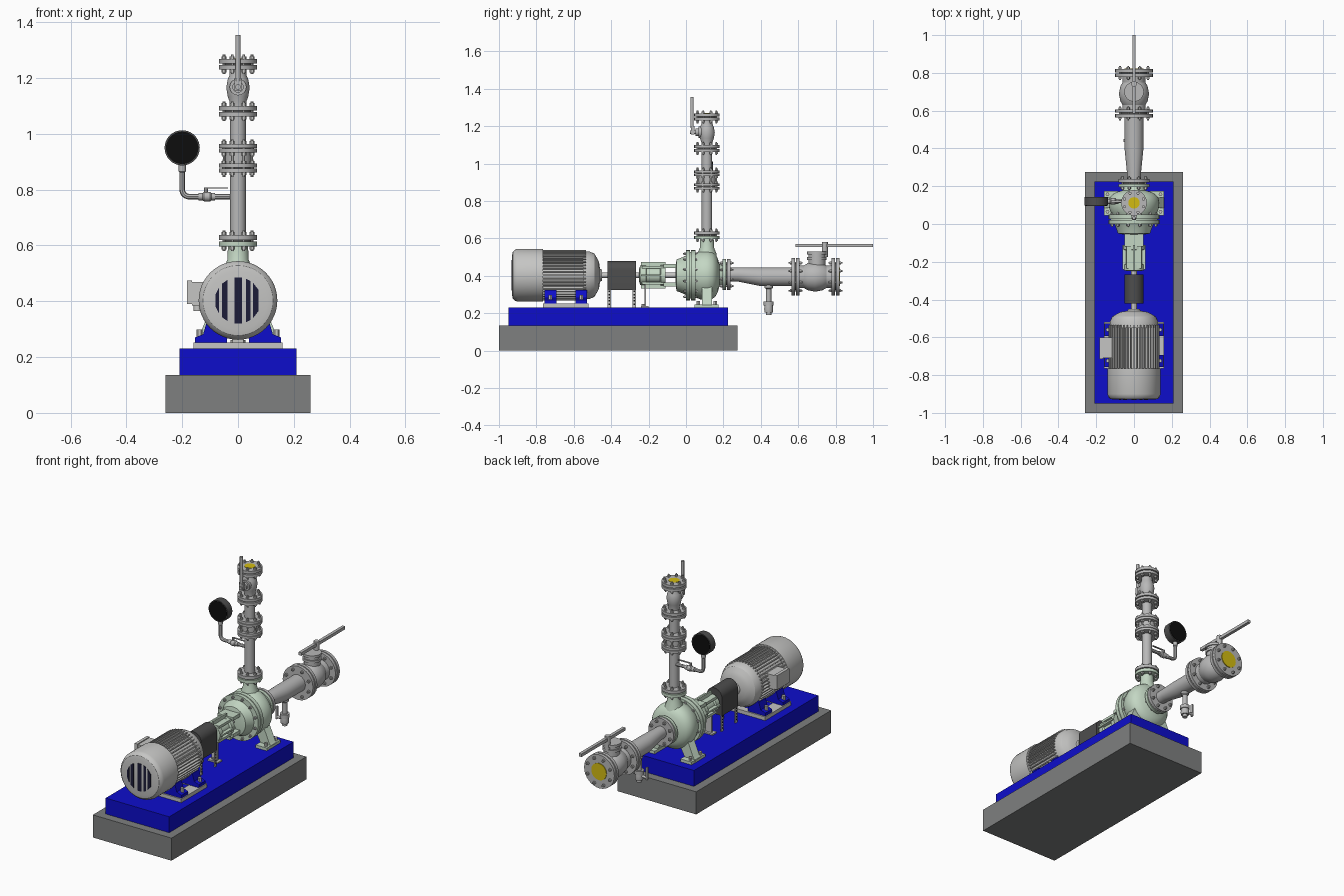
import bpy, bmesh, math
from mathutils import Vector

if "Cube" in bpy.data.objects:
    bpy.data.objects.remove(bpy.data.objects["Cube"])

def material(name, r, g, b):
    m = bpy.data.materials.new(name)
    m.diffuse_color = (r, g, b, 1)
    m.use_nodes = True
    m.node_tree.nodes["Principled BSDF"].inputs["Base Color"].default_value = m.diffuse_color
    return m

STEEL = material("light_grey", 0.56, 0.56, 0.55)
PIPE = material("pipe_grey", 0.48, 0.48, 0.48)
GREEN = material("pale_green", 0.55, 0.68, 0.55)
BLUE = material("blue", 0.004, 0.004, 0.6)
STONE = material("concrete_grey", 0.21, 0.215, 0.215)
GUARD = material("dark_grey", 0.075, 0.075, 0.075)
BLACK = material("black", 0.004, 0.004, 0.004)
NAVY = material("navy", 0.012, 0.012, 0.04)
YELLOW = material("yellow", 0.65, 0.5, 0.006)
X, Y, Z = Vector((1, 0, 0)), Vector((0, 1, 0)), Vector((0, 0, 1))

def finish(name, bm, mat):
    bmesh.ops.recalc_face_normals(bm, faces=bm.faces)
    me = bpy.data.meshes.new(name)
    bm.to_mesh(me)
    bm.free()
    me.materials.append(mat)
    ob = bpy.data.objects.new(name, me)
    bpy.context.collection.objects.link(ob)
    return ob

def add_loft(bm, axis, rings, n):
    q = axis.to_track_quat('Z', 'Y')
    loops = [[bm.verts.new(Vector(p) + q @ Vector((r * math.cos(2 * math.pi * i / n),
              r * math.sin(2 * math.pi * i / n), 0))) for i in range(n)] for p, r in rings]
    for a, b in zip(loops, loops[1:]):
        for i in range(n):
            bm.faces.new((a[i], a[(i + 1) % n], b[(i + 1) % n], b[i]))
    bm.faces.new(loops[0])
    bm.faces.new(loops[-1])

def lathe(name, origin, axis, profile, mat, n=32):
    bm = bmesh.new()
    add_loft(bm, axis, [(Vector(origin) + axis * t, r) for t, r in profile], n)
    return finish(name, bm, mat)

def cyl(name, a, b, r, mat, n=24):
    d = Vector(b) - Vector(a)
    return lathe(name, a, d.normalized(), [(0, r), (d.length, r)], mat, n)

def add_box(bm, x0, x1, y0, y1, z0, z1):
    v = bmesh.ops.create_cube(bm, size=1)['verts']
    for p in v:
        p.co = ((x0 + x1) / 2 + p.co.x * (x1 - x0), (y0 + y1) / 2 + p.co.y * (y1 - y0),
                (z0 + z1) / 2 + p.co.z * (z1 - z0))

def box(name, mat, *dims):
    bm = bmesh.new()
    for d in dims:
        add_box(bm, *d)
    return finish(name, bm, mat)

def prism(name, mat, pts, y0, y1, mirror=False):
    bm = bmesh.new()
    for s in ((1, -1) if mirror else (1,)):
        a = [bm.verts.new((s * x, y0, z)) for x, z in pts]
        b = [bm.verts.new((s * x, y1, z)) for x, z in pts]
        bm.faces.new(a)
        bm.faces.new(b)
        for i in range(len(a)):
            j = (i + 1) % len(a)
            bm.faces.new((a[i], a[j], b[j], b[i]))
    return finish(name, bm, mat)

def bolts(name, origin, axis, radius, t0, t1, n, r=0.009):
    """Ring of studs with hex nuts at both ends."""
    bm = bmesh.new()
    q = axis.to_track_quat('Z', 'Y')
    for i in range(n):
        a = 2 * math.pi * (i + 0.5) / n
        p = Vector(origin) + q @ Vector((radius * math.cos(a), radius * math.sin(a), 0))
        prof = [(t0 - .016, r * .55), (t0 - .01, r * .55), (t0 - .01, r), (t0, r), (t0, r * .55),
                (t1, r * .55), (t1, r), (t1 + .01, r), (t1 + .01, r * .55), (t1 + .016, r * .55)]
        add_loft(bm, axis, [(p + axis * t, k) for t, k in prof], 6)
    return finish(name, bm, STEEL)

def joint(name, origin, axis, r, near=PIPE, far=PIPE, n=8, t=0.018, gap=0.006):
    """Pair of bolted flanges with a gasket."""
    lathe(name + "_flange_a", origin, axis, [(0, r), (t, r)], near)
    lathe(name + "_gasket", origin, axis, [(t, r * .75), (t + gap, r * .75)], GUARD)
    lathe(name + "_flange_b", origin, axis, [(t + gap, r), (2 * t + gap, r)], far)
    bolts(name + "_bolts", origin, axis, r * .8, 0, 2 * t + gap, n)

# Plinth and base
box("concrete_plinth", STONE, (-.26, .26, -1, .275, 0, .135))
box("blue_base", BLUE, (-.21, .21, -.95, .225, .135, .23))

# Motor
MZ = 0.403
O = (0, 0, MZ)
lathe("motor_fan_cover", O, Y, [(-.93, .105), (-.926, .125), (-.915, .136), (-.9, .141), (-.765, .141),
                                (-.765, .13)], STEEL, 48)
lathe("motor_body", O, Y, [(-.77, .118), (-.53, .118)], STEEL, 48)
lathe("motor_end_bell", O, Y, [(-.55, .127), (-.515, .127), (-.49, .115), (-.475, .09), (-.465, .07),
                               (-.46, .035), (-.45, .03)], STEEL, 48)
bm = bmesh.new()
for i in range(44):
    a = 2 * math.pi * i / 44
    c, s = math.cos(a), math.sin(a)
    n0 = len(bm.verts)
    add_box(bm, .11, .135, -.765, -.535, -.003, .003)
    bm.verts.ensure_lookup_table()
    for v in bm.verts[n0:]:
        x, z = v.co.x, v.co.z
        v.co.x, v.co.z = x * c - z * s, MZ + x * s + z * c
finish("motor_fins", bm, STEEL)
box("terminal_box", STEEL, (-.165, -.1, -.71, -.6, .385, .47), (-.183, -.165, -.715, -.6, .39, .475))
cyl("cable_gland", (-.145, -.655, .365), (-.145, -.655, .39), .015, STEEL, 12)
for i, (a, b) in enumerate([(-.08, -.068), (-.057, -.037), (-.012, .014), (.028, .044), (.054, .074)]):
    ha, hb = (math.sqrt(.083 ** 2 - k * k) for k in (a, b))
    prism("fan_grille_slot_%d" % i, NAVY, [(a, MZ - ha), (b, MZ - hb), (b, MZ + hb), (a, MZ + ha)], -.933, -.929)
box("motor_plate", STEEL, (-.16, .16, -.765, -.725, .23, .252), (-.16, .16, -.56, -.52, .23, .252),
    (-.16, -.09, -.73, -.55, .23, .252), (.09, .16, -.73, -.55, .23, .252))
for k, y in enumerate((-.725, -.56)):
    prism("motor_feet_%d" % k, BLUE, [(.155, .252), (.155, .27), (.125, .282), (.112, .325), (.08, .325), (.04, .28),
                                     (.04, .252)], y - .032, y + .032, True)
    for s in (-1, 1):
        cyl("motor_foot_bolt", (s * .138, y, .25), (s * .138, y, .298), .011, STEEL, 6)

# Shaft, coupling and guard
cyl("shaft", (0, -.46, MZ), (0, .02, MZ), .015, STEEL)
arc = [(.05 * math.cos(math.pi * i / 16), .43 + .05 * math.sin(math.pi * i / 16)) for i in range(17)]
prism("coupling_guard", GUARD, [(.05, .325)] + arc + [(-.05, .325)], -.42, -.268)
box("guard_legs", STEEL, *[(x - .003, x + .003, y - .009, y + .009, .23, .33)
                           for x in (-.044, .044) for y in (-.41, -.277)])
box("guard_leg_holes", BLACK, *[(x - .004, x + .004, y - .004, y + .004, z, z + .008)
                                for x in (-.044, .044) for y in (-.41, -.277)
                                for z in (.245, .262, .279, .296, .313)])

# Pump bearing bracket
lathe("bearing_housing", O, Y, [(-.25, .035), (-.245, .052), (-.215, .052), (-.21, .042), (-.14, .042),
                                (-.135, .055), (-.11, .055)], GREEN)
box("bearing_ribs", GREEN, (-.005, .005, -.24, -.11, MZ - .072, MZ + .072),
    (-.062, .062, -.24, -.11, MZ - .005, MZ + .005),
    (-.04, .04, -.235, -.12, MZ + .035, MZ + .05), (-.04, .04, -.235, -.12, MZ - .05, MZ - .035))
box("lantern_arms", GREEN, (-.05, .05, -.12, -.03, MZ + .04, MZ + .06), (-.05, .05, -.12, -.03, MZ - .06, MZ - .04))
lathe("lantern_cone", O, Y, [(-.055, .06), (-.05, .085), (-.035, .09), (-.01, .1), (0, .105)], GREEN, 40)
lathe("casing_cover", O, Y, [(0, .134), (.022, .134), (.022, .125), (.026, .125), (.026, .134), (.05, .134)], GREEN, 48)
bolts("casing_bolts", O, Y, .12, 0, .05, 12, .008)
box("bearing_support", STEEL, (-.02, .02, -.222, -.214, .23, .36), (-.035, .035, -.24, -.2, .23, .238))
cyl("support_bolt", (0, -.23, .235), (0, -.23, .25), .009, STEEL, 6)

# Volute casing with nozzles and feet
C = 0.112
lathe("volute", O, Y, [(.045, .115), (.06, .122), (.08, .13), (.112, .134), (.14, .128), (.158, .112),
                       (.17, .09), (.178, .06), (.2, .052)], GREEN, 48)
lathe("discharge_nozzle", (0, C, 0), Z, [(.42, .06), (.52, .05), (.55, .038), (.6, .036)], GREEN)
prism("pump_feet", GREEN, [(.16, .23), (.16, .245), (.148, .255), (.11, .345), (.07, .38), (.06, .3), (.09, .245),
                           (.09, .23)], .085, .14, True)
box("pump_foot_pads", GREEN, *[(s * .122 - .037, s * .122 + .037, .045, .175, .23, .247) for s in (-1, 1)])
for s in (-1, 1):
    for y in (.065, .157):
        cyl("pump_foot_bolt", (s * .14, y, .24), (s * .14, y, .265), .01, STEEL, 6)

# Suction line with eccentric reducer
joint("suction_nozzle", (0, .195, MZ + .004), Y, .083, GREEN)
bm = bmesh.new()
add_loft(bm, Y, [((0, .235, .407), .036), ((0, .28, .407), .038), ((0, .40, .395), .05), ((0, .57, .395), .05)], 32)
finish("suction_pipe", bm, PIPE)
SZ = 0.395
S = (0, 0, SZ)
joint("suction_valve_inner", (0, .565, SZ), Y, .1)
lathe("suction_valve_body", S, Y, [(.6, .062), (.63, .06), (.65, .072), (.69, .08), (.73, .072), (.75, .06),
                                   (.78, .062)], PIPE)
joint("suction_valve_outer", (0, .778, SZ), Y, .1)
cyl("suction_bore", (0, .815, SZ), (0, .824, SZ), .05, YELLOW, 32)
lathe("suction_bonnet", (0, .7, 0), Z, [(.44, .045), (.485, .045), (.485, .052), (.5, .052), (.5, .045),
                                        (.515, .045), (.515, .052), (.53, .052)], PIPE)
cyl("suction_stem", (0, .742, .5), (0, .742, .58), .016, PIPE, 12)
box("suction_handle", PIPE, (-.009, .009, .585, 1.0, .553, .571))

# Drain valve under the suction line
D = (0, .442, 0)
lathe("drain_branch", D, Z, [(.19, .014), (.205, .014), (.205, .022), (.222, .024), (.24, .022), (.24, .027), (.262, .027),
                             (.262, .014), (.33, .014), (.335, .022), (.36, .022)], PIPE, 16)
cyl("drain_stem", (0, .442, .228), (-.05, .442, .228), .008, PIPE, 12)
box("drain_handle", PIPE, (-.056, -.048, .435, .449, .215, .29))

# Discharge line
def up(name, profile, mat=PIPE):
    return lathe(name, (0, C, 0), Z, profile, mat)
joint("discharge_nozzle_joint", (0, C, .596), Z, .068, GREEN)
up("discharge_pipe", [(.635, .028), (.87, .028)])
joint("check_valve_lower", (0, C, .862), Z, .068, t=.014, gap=.003)
up("check_valve", [(.89, .048), (.94, .048)])
cyl("check_valve_lug", (-.05, C, .915), (.05, C, .915), .012, PIPE, 12)
joint("check_valve_upper", (0, C, .933), Z, .068, t=.014, gap=.003)
bolts("check_valve_studs", (0, C, 0), Z, .054, .88, .945, 8, .008)
up("upper_pipe", [(.96, .028), (1.07, .028)])
joint("ball_valve_lower", (0, C, 1.062), Z, .068, t=.016)
up("ball_valve_body", [(1.09, .03), (1.115, .03), (1.135, .037), (1.165, .042), (1.195, .037), (1.21, .03), (1.235, .03)])
joint("ball_valve_upper", (0, C, 1.23), Z, .068, t=.016)
up("discharge_bore", [(1.26, .03), (1.2695, .03)], YELLOW)
lathe("ball_valve_bonnet", (0, C, 1.168), -Y, [(0, .03), (.045, .03), (.045, .02), (.06, .02), (.06, .01), (.09, .01)],
      PIPE, 20)
box("ball_valve_handle_base", PIPE, (-.012, .012, .028, .045, 1.155, 1.2))
cyl("ball_valve_handle", (0, .032, 1.19), (0, .032, 1.355), .009, PIPE, 12)

# Pressure gauge on a bent tube
cu = bpy.data.curves.new("gauge_tube", 'CURVE')
cu.dimensions = '3D'
cu.bevel_depth = .01
cu.bevel_resolution = 2
cu.use_fill_caps = True
path = [(-.02, .775)] + [(-.175 - .025 * math.sin(a * math.pi / 12), .8 - .025 * math.cos(a * math.pi / 12))
                         for a in range(7)] + [(-.2, .89)]
sp = cu.splines.new('POLY')
sp.points.add(len(path) - 1)
for p, (x, z) in zip(sp.points, path):
    p.co = (x, C + .008, z, 1)
cu.materials.append(PIPE)
tube = bpy.data.objects.new("gauge_tube", cu)
bpy.context.collection.objects.link(tube)
bpy.context.view_layer.objects.active = tube
tube.select_set(True)
bpy.ops.object.convert(target='MESH')
G = C + .008
lathe("gauge_cock", (-.142, G, .775), X, [(0, .013), (.015, .013), (.02, .017), (.042, .017), (.047, .013), (.06, .013)],
      PIPE, 12)
cyl("gauge_cock_stem", (-.115, G, .775), (-.115, G, .808), .007, PIPE, 8)
box("gauge_cock_handle", PIPE, (-.12, -.035, G - .005, G + .005, .804, .808))
lathe("gauge_collar", (-.2, G, 0), Z, [(.86, .008), (.865, .013), (.89, .013)], PIPE, 12)
lathe("gauge_case", (-.2, G, .95), Y, [(-.022, .058), (-.022, .063), (.022, .063), (.022, .058)], GUARD, 40)
lathe("gauge_dial", (-.2, G, .95), Y, [(-.024, .058), (.024, .058)], BLACK, 40)

# Smooth shading with sharp edges kept
bpy.ops.object.select_all(action='SELECT')
bpy.ops.object.shade_smooth_by_angle(angle=math.radians(32))
